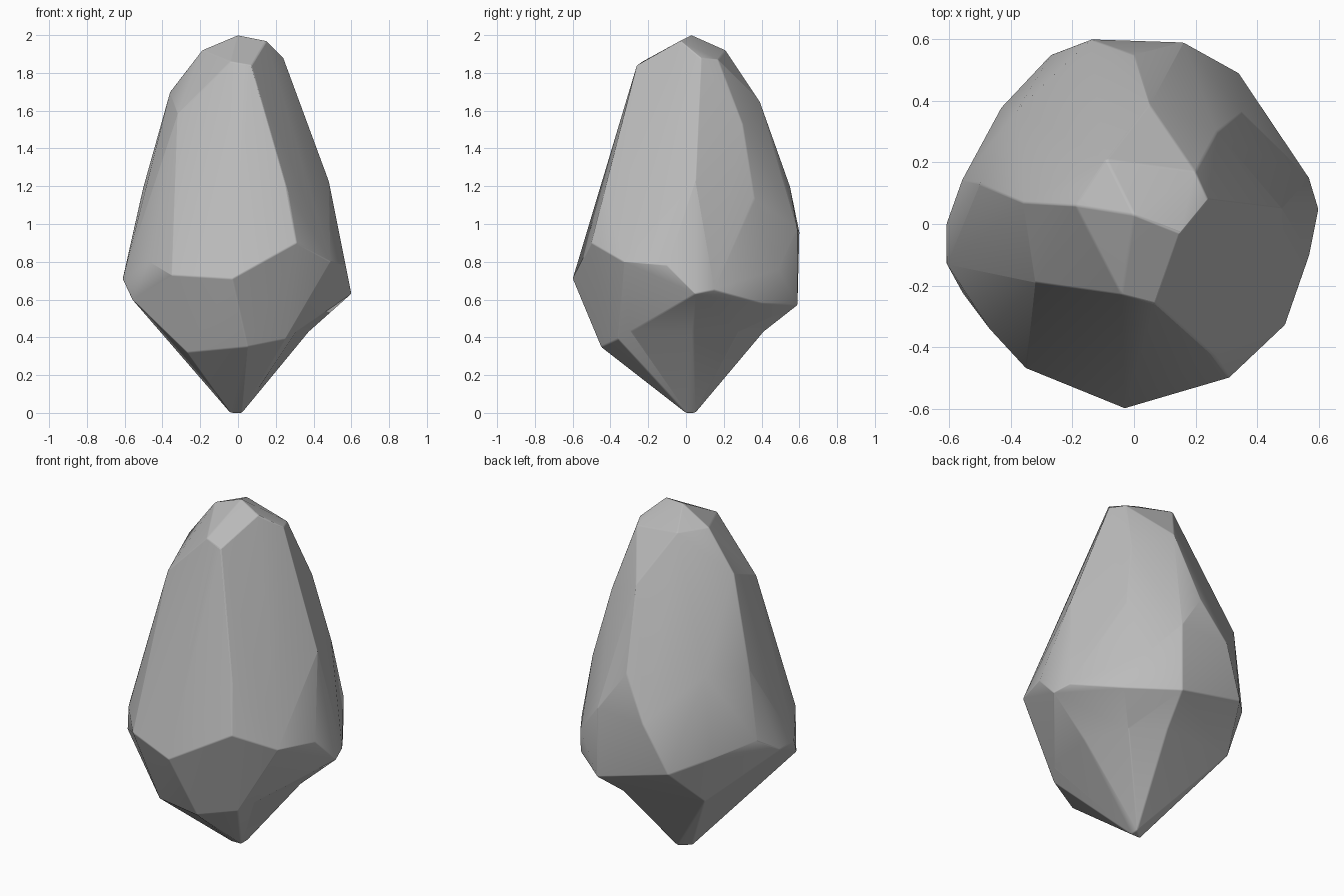
import bpy
import bmesh
from math import radians
from mathutils import Vector

default_cube = bpy.data.objects.get("Cube")
if default_cube:
    bpy.data.objects.remove(default_cube, do_unlink=True)

# Chipped corners of the boulder, grouped from the peak down to the point
crown = [
    (0, .03, 2), (.15, -.03, 1.97), (.24, .08, 1.88), (.2, .17, 1.87),
    (-.09, .21, 1.92), (-.19, .06, 1.92), (-.04, -.23, 1.86), (.07, -.26, 1.84),
]
shoulders = [
    (-.36, .07, 1.7), (-.32, -.19, 1.58), (.09, -.35, 1.5), (.26, -.43, 1.18),
    (.48, .05, 1.23), (.27, .3, 1.53), (.35, .36, 1.15), (.05, .39, 1.65),
    (0, .55, 1.2), (-.38, .37, 1.22), (-.5, .13, 1.2),
]
belly = [
    (-.03, -.6, .71), (.31, -.5, .9), (.49, -.33, .8), (.57, -.1, .78),
    (.6, .05, .63), (.57, .15, .65), (.4, .4, .58), (.34, .49, .76),
    (.16, .59, .97), (.16, .59, .57), (-.14, .6, .96), (-.27, .55, .68),
    (-.43, .38, .75), (-.56, .14, .8), (-.61, 0, .71), (-.61, -.13, .71),
    (-.56, -.22, .6), (-.47, -.34, .8), (-.35, -.47, .73),
]
underside = [
    (-.27, -.34, .32), (.05, -.45, .35), (.25, -.36, .39), (-.36, .34, .47),
    (-.04, 0, 0), (.02, .05, 0), (.02, 0, 0),
]


def wrap_corners(bm, corners):
    """Stretch a faceted skin over the corner points."""
    for corner in corners:
        bm.verts.new(corner)
    skin = bmesh.ops.convex_hull(bm, input=list(bm.verts))
    unused = {item for item in skin["geom_interior"] + skin["geom_unused"]
              if isinstance(item, bmesh.types.BMVert)}
    bmesh.ops.delete(bm, geom=list(unused), context="VERTS")


def hollow_underside(bm, height, squeeze):
    """Cut the lower cone at a height and pull its rear left part inward."""
    geometry = list(bm.verts) + list(bm.edges) + list(bm.faces)
    cut = bmesh.ops.bisect_plane(bm, geom=geometry, dist=.001,
                                 plane_co=Vector((0, 0, height)),
                                 plane_no=Vector((0, 0, 1)))
    for item in cut["geom_cut"]:
        if isinstance(item, bmesh.types.BMVert) and item.co.y > -.1 and item.co.x > -.2:
            item.co.x *= squeeze
            item.co.y *= squeeze
    bmesh.ops.triangulate(bm, faces=list(bm.faces))


def make_stone_material():
    grey = (.5, .5, .5, 1)
    material = bpy.data.materials.new("grey stone")
    material.use_nodes = True
    material.diffuse_color = grey
    shader = next(node for node in material.node_tree.nodes
                  if node.type == "BSDF_PRINCIPLED")
    shader.inputs["Base Color"].default_value = grey
    return material


# Boulder body
bm = bmesh.new()
wrap_corners(bm, crown + shoulders + belly + underside)
hollow_underside(bm, .43, .9)
bmesh.ops.dissolve_limit(bm, angle_limit=radians(3),
                         verts=list(bm.verts), edges=list(bm.edges))
bmesh.ops.recalc_face_normals(bm, faces=list(bm.faces))

mesh = bpy.data.meshes.new("boulder")
bm.to_mesh(mesh)
bm.free()
mesh.materials.append(make_stone_material())
boulder = bpy.data.objects.new("boulder", mesh)
bpy.context.collection.objects.link(boulder)

# Worn edges: soft where facets nearly agree, crisp at hard breaks
bpy.ops.object.select_all(action="DESELECT")
boulder.select_set(True)
bpy.context.view_layer.objects.active = boulder
bpy.ops.object.shade_smooth_by_angle(angle=radians(40))
worn = boulder.modifiers.new("worn edges", "BEVEL")
worn.width = .006
worn.segments = 2
worn.limit_method = "ANGLE"
worn.angle_limit = radians(20)
weighted = boulder.modifiers.new("facet shading", "WEIGHTED_NORMAL")
weighted.keep_sharp = True
